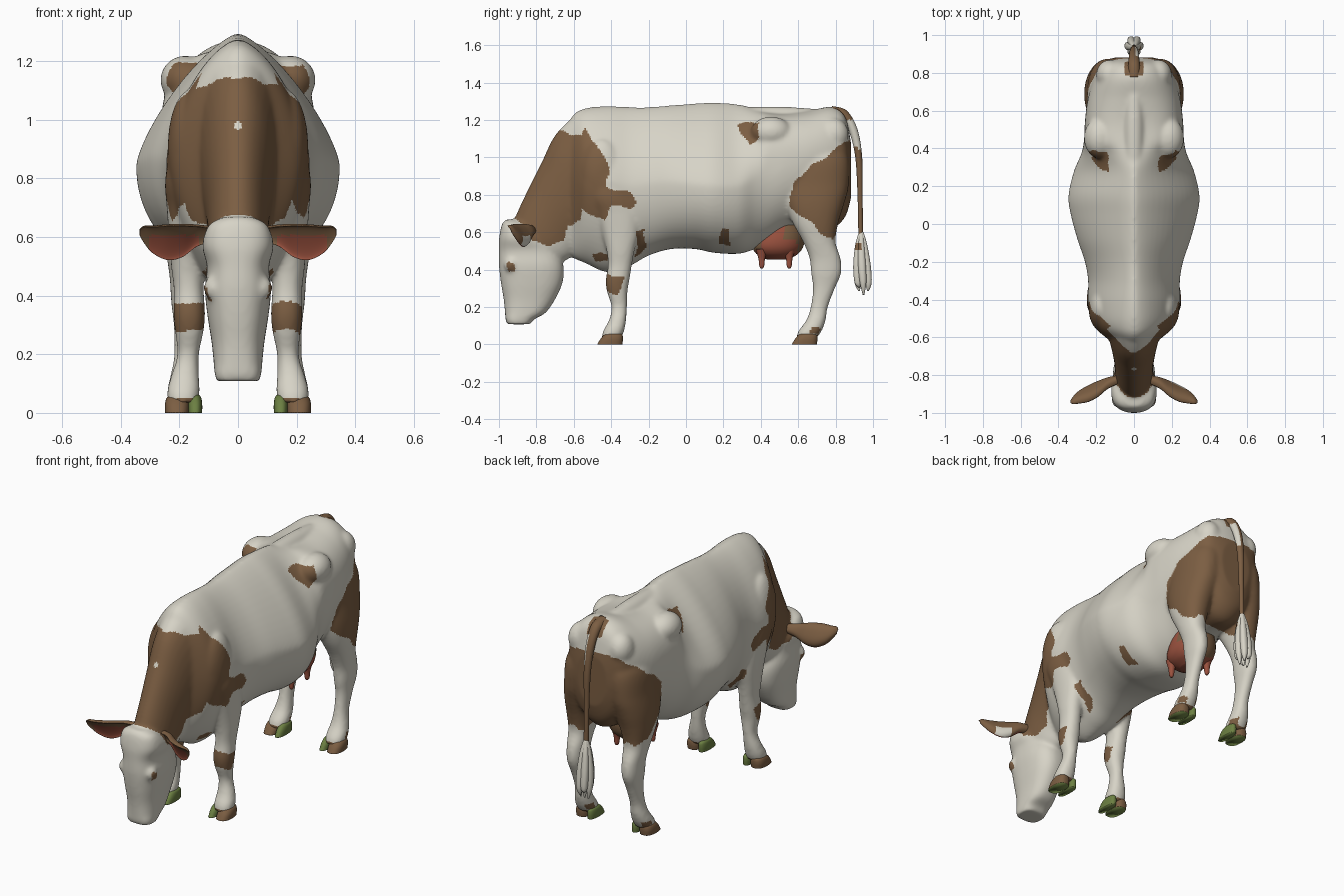
import bpy, bmesh, math
from mathutils import Vector as V, Matrix


def material(name, rgb):
    m = bpy.data.materials.new(name)
    m.diffuse_color = (*rgb, 1)
    return m


WHITE = material("cream white hide", (0.68, 0.655, 0.57))
BROWN = material("brown hide", (0.20, 0.112, 0.055))
PINK = material("pink skin", (0.33, 0.085, 0.05))
GREEN = material("green hoof", (0.15, 0.215, 0.055))


# ---------- helpers ----------
def smooth_rows(rows, steps=8):
    """Catmull-Rom interpolation of a table of section values."""
    out = []
    for i in range(len(rows) - 1):
        p = [rows[max(0, min(len(rows) - 1, i + k))] for k in (-1, 0, 1, 2)]
        for s in range(steps):
            t = s / steps
            out.append([0.5 * (2 * b + (c - a) * t + (2 * a - 5 * b + 4 * c - d) * t * t
                               + (3 * b - a - 3 * c + d) * t ** 3) for a, b, c, d in zip(*p)])
    return out + [list(rows[-1])]


def ring(c, u, a, b, ea=1.0, eb=1.0, n=32):
    """Superellipse with half width u, upper reach a and lower reach b."""
    pts = []
    for k in range(n):
        ang = 2 * math.pi * (k + 0.5) / n
        co, si = math.cos(ang), math.sin(ang)
        v, e = (a, ea) if si >= 0 else (b, eb)
        pts.append(V(c) + V(u) * math.copysign(abs(co) ** e, co) + V(v) * abs(si) ** e)
    return pts


def loft(bm, rows, make_ring):
    rings = [[bm.verts.new(p) for p in make_ring(*r)] for r in smooth_rows(rows)]
    n = len(rings[0])
    for r0, r1 in zip(rings, rings[1:]):
        for k in range(n):
            bm.faces.new((r0[k], r0[(k + 1) % n], r1[(k + 1) % n], r1[k]))
    bm.faces.new(rings[0])
    bm.faces.new(rings[-1])


def torso_ring(y, zt, zb, w, t, ea, eb):
    zc = zt + (zb - zt) * t
    return ring((0, y, zc), (w, 0, 0), (0, 0, zt - zc), (0, 0, zb - zc), ea, eb, 64)


def tilted_ring(ya, za, yb, zb, w):
    h = V((0, ya - yb, za - zb)) / 2
    return ring((0, (ya + yb) / 2, (za + zb) / 2), (w, 0, 0), h, -h)


def level_ring(z, cx, w, y0, y1, e=0.9):
    h = V((0, (y1 - y0) / 2, 0))
    return ring((cx, (y0 + y1) / 2, z), (w, 0, 0), h, -h, e, e)


def blob(bm, c, r):
    for s in (1, -1) if c[0] else (1,):
        m = Matrix.Translation((c[0] * s, c[1], c[2])) @ Matrix.Diagonal((*r, 1))
        bmesh.ops.create_uvsphere(bm, u_segments=32, v_segments=20, radius=1, matrix=m)


def finish(name, bm, mats, rule=None):
    bmesh.ops.recalc_face_normals(bm, faces=bm.faces)
    for f in bm.faces:
        f.smooth = True
        if rule:
            f.material_index = rule(f.calc_center_median(), f.normal)
    me = bpy.data.meshes.new(name)
    bm.to_mesh(me)
    bm.free()
    for m in mats:
        me.materials.append(m)
    ob = bpy.data.objects.new(name, me)
    bpy.context.collection.objects.link(ob)
    return ob


# ---------- body: torso, neck, head and legs blended together ----------
bm = bmesh.new()
loft(bm, [  # y, top, bottom, half width, widest point, top and bottom roundness
    (-.67, 1.12, .50, .05, .45, 1.1, 1), (-.60, 1.23, .46, .15, .48, 1.1, 1.1),
    (-.53, 1.265, .43, .22, .48, 1.2, 1.2), (-.42, 1.275, .385, .243, .46, 1.3, 1.2),
    (-.30, 1.27, .42, .243, .5, 1.35, 1.05), (-.20, 1.27, .475, .26, .52, 1.4, 1),
    (-.08, 1.28, .51, .30, .54, 1.45, .95), (.05, 1.29, .51, .335, .56, 1.5, .95),
    (.15, 1.295, .49, .347, .56, 1.5, .95), (.28, 1.285, .485, .318, .55, 1.5, .95),
    (.37, 1.26, .51, .28, .5, 1.15, 1), (.44, 1.24, .54, .265, .45, .75, 1),
    (.54, 1.235, .60, .26, .42, .78, 1), (.66, 1.25, .62, .245, .4, .9, 1),
    (.78, 1.27, .62, .21, .4, .95, 1), (.85, 1.22, .68, .17, .4, .9, 1),
    (.882, 1.08, .78, .10, .45, .9, 1)], torso_ring)
loft(bm, [  # neck: front point, back point, half width
    (-.60, 1.22, -.40, .55, .16), (-.70, 1.12, -.52, .50, .13), (-.77, .98, -.57, .50, .115),
    (-.84, .84, -.60, .48, .105), (-.91, .69, -.64, .45, .10), (-.94, .60, -.72, .42, .09)], tilted_ring)
loft(bm, [  # head: height, centre, half width, front, back, roundness
    (.668, 0, .05, -.965, -.89, .9), (.64, 0, .10, -.985, -.85, .85), (.57, 0, .122, -.999, -.76, .8),
    (.50, 0, .106, -1.0, -.69, .8), (.42, 0, .113, -1.0, -.655, .8), (.33, 0, .104, -.99, -.66, .8),
    (.24, 0, .09, -.975, -.70, .8), (.17, 0, .083, -.968, -.75, .75), (.135, 0, .08, -.965, -.81, .7),
    (.108, 0, .074, -.958, -.83, .7)], level_ring)
FRONT = [  # height, centre, half width, front, back
    (.95, .15, .07, -.52, -.30), (.80, .17, .078, -.52, -.28), (.70, .175, .068, -.48, -.25),
    (.60, .173, .063, -.45, -.25), (.50, .172, .056, -.425, -.275), (.42, .168, .051, -.418, -.29),
    (.34, .166, .054, -.43, -.303), (.28, .166, .049, -.422, -.313), (.20, .17, .037, -.399, -.315),
    (.13, .18, .047, -.412, -.32), (.075, .186, .056, -.442, -.33), (.035, .187, .052, -.452, -.345)]
HIND = [
    (1.10, .11, .05, .57, .80), (1.0, .13, .105, .51, .868), (.85, .145, .108, .51, .87),
    (.75, .163, .10, .53, .845), (.65, .175, .085, .57, .815), (.55, .18, .066, .625, .80),
    (.46, .18, .053, .66, .827), (.38, .18, .048, .668, .83), (.30, .18, .039, .678, .797),
    (.20, .18, .037, .666, .759), (.13, .183, .047, .643, .747), (.075, .186, .056, .603, .727),
    (.035, .187, .052, .588, .70)]
for s in (1, -1):
    for table in (FRONT, HIND):
        loft(bm, [(z, cx * s, w, a, b) for z, cx, w, a, b in table], level_ring)
blob(bm, (.165, -.45, .90), (.075, .12, .20))     # shoulder blades
blob(bm, (.18, .455, 1.135), (.085, .11, .083))   # hip bones
blob(bm, (0, .45, 1.20), (.06, .42, .072))        # spine ridge
blob(bm, (.13, .79, 1.12), (.07, .08, .09))       # pin bones
blob(bm, (.085, -.935, .425), (.033, .038, .04))  # eye sockets
raw = finish("body_rough", bm, [])
mod = raw.modifiers.new("blend", "REMESH")
mod.mode, mod.voxel_size = "VOXEL", 0.009
mod = raw.modifiers.new("soften", "SMOOTH")
mod.factor, mod.iterations = 0.5, 16
dg = bpy.context.evaluated_depsgraph_get()
blended = bpy.data.meshes.new_from_object(raw.evaluated_get(dg))
bpy.data.objects.remove(raw)
bm = bmesh.new()
bm.from_mesh(blended)

# brown patches as side outlines (y, z), each with the x range it covers
NECK = [(-.75, 1.12), (-.66, 1.14), (-.56, 1.11), (-.53, 1.16), (-.51, 1.10), (-.43, 1.0), (-.41, .92),
        (-.43, .84), (-.30, .81), (-.26, .76), (-.29, .72), (-.39, .75), (-.44, .66), (-.55, .72),
        (-.57, .66), (-.63, .64), (-.65, .55), (-.74, .53), (-.82, .55), (-.86, .64), (-.925, .67), (-1.0, .75)]
RUMP = [(.92, 1.12), (.84, 1.08), (.75, 1.0), (.66, .95), (.59, .88), (.55, .79), (.56, .73),
        (.64, .67), (.72, .60), (.79, .56), (.83, .62), (.92, .80)]
PATCHES = [(-1, 1, NECK), (-1, 1, RUMP),
           (-1, 1, [(.28, 1.18), (.39, 1.19), (.39, 1.11), (.34, 1.07), (.30, 1.11)]),
           (-.05, .05, [(.78, 1.30), (.88, 1.25), (.90, 1.17), (.80, 1.20)]),
           (-1, 1, [(-.26, .61), (-.22, .62), (-.22, .52), (-.27, .46)]),
           (-.12, .12, [(-.50, .49), (-.41, .49), (-.41, .44), (-.48, .45)]),
           (-1, 1, [(-.45, .38), (-.33, .36), (-.34, .30), (-.37, .27), (-.45, .29)]),
           (-1, 1, [(-.96, .43), (-.94, .44), (-.915, .42), (-.92, .385), (-.955, .385)]),
           (.0, 1, [(.20, .62), (.235, .62), (.23, .53), (.17, .53)]),
           (-1, 1, [(.67, .09), (.72, .09), (.71, .05), (.66, .06)])]


def inside(y, z, poly):
    hit = False
    for (y0, z0), (y1, z1) in zip(poly, poly[1:] + poly[:1]):
        if (z0 > z) != (z1 > z) and y < y0 + (z - z0) * (y1 - y0) / (z1 - z0):
            hit = not hit
    return hit


def hide_rule(c, n):
    y, z = c.y + .006 * math.sin(45 * c.z), c.z + .006 * math.sin(50 * c.y + 9 * c.x)
    if c.z < .05:
        return 1
    if c.y < -.6 and math.hypot(c.x, c.z - .98) < .014:  # white fleck on the neck
        return 0
    return int(any(lo < c.x < hi and inside(y, z, p) for lo, hi, p in PATCHES))


finish("body", bm, [WHITE, BROWN], hide_rule)

# ---------- hooves: brown outer claw with green sole, green inner claw ----------
for leg, y0 in (("front", -.475), ("hind", .565)):
    for side, s in (("right", 1), ("left", -1)):
        for claw, cx, w, mats in (("outer", .208, .041, [BROWN, GREEN]), ("inner", .146, .024, [GREEN, GREEN])):
            bm = bmesh.new()
            loft(bm, [(0, cx * s, w, y0, y0 + .135, .8), (.03, cx * s, w, y0 + .018, y0 + .138, .8),
                      (.052, cx * s, w * .85, y0 + .038, y0 + .135, .9),
                      (.062, cx * s, w * .5, y0 + .055, y0 + .12, 1)], level_ring)
            finish(f"{leg}_{side}_{claw}_hoof", bm, mats, lambda c, n: int(n.z < -.5))

# ---------- ears: cupped leaves opening forward and down, pink inside ----------
for side, s in (("right", 1), ("left", -1)):
    bm = bmesh.new()
    loft(bm, [  # x, y, z, half height, depth
        (.085, -.835, .605, .022, .03), (.14, -.855, .60, .034, .035), (.19, -.885, .583, .053, .04),
        (.24, -.908, .578, .058, .038), (.29, -.925, .588, .045, .03), (.32, -.938, .606, .028, .02),
        (.335, -.943, .615, .01, .008)],
        lambda x, y, z, h, d: ring((x * s, y, z), (0, -.6 * h, h), (0, .3 * d, .2 * d), (0, d, .6 * d), .9, .8))
    finish(f"{side}_ear", bm, [BROWN, PINK, WHITE],
           lambda c, n: 1 if n.y + n.z < -.1 and c.z < .606 and .135 < abs(c.x) < .305
           else 2 if .19 < c.x < .27 and c.z < .585 else 0)

# ---------- udder and teats ----------
bm = bmesh.new()
loft(bm, [(.70, 0, .10, .44, .61), (.60, 0, .122, .385, .635), (.53, 0, .122, .355, .63),
          (.485, 0, .098, .375, .60), (.455, 0, .05, .43, .55)], level_ring)
finish("udder", bm, [PINK, BROWN],
       lambda c, n: int((c.y < .41 and c.z > .50) or (c.y > .52 and c.z > .56) or c.y > .595))
bm = bmesh.new()
for s in (1, -1):
    for y in (.405, .552):
        loft(bm, [(.51, .065 * s, .032, y - .032, y + .032), (.46, .066 * s, .018, y - .018, y + .018),
                  (.42, .067 * s, .013, y - .013, y + .013), (.407, .067 * s, .007, y - .007, y + .007)], level_ring)
finish("teats", bm, [PINK])

# ---------- tail and its tuft of strands ----------
bm = bmesh.new()
loft(bm, [(.77, 1.21, .78, 1.275, .035), (.835, 1.20, .86, 1.25, .03), (.875, 1.13, .917, 1.15, .026),
          (.905, 1.0, .942, 1.0, .02), (.917, .80, .944, .80, .015), (.922, .55, .948, .55, .014)], tilted_ring)
finish("tail", bm, [BROWN, WHITE], lambda c, n: int(c.x > .008 and 1.05 < c.z < 1.2))
bm = bmesh.new()
for k in range(7):
    a = k * math.tau / 6
    dx, dy = (.028 * math.cos(a), .03 * math.sin(a)) if k < 6 else (0, 0)
    end = .265 + .02 * (k % 3)
    loft(bm, [(z, dx * f, r, .937 + dy * f + drift - r, .937 + dy * f + drift + r) for z, f, r, drift in
              ((.60, .1, .010, 0), (.53, .6, .017, 0), (.42, 1, .021, .004), (.33, 1.1, .017, .01),
               (end, .9, .004, .012))], level_ring)
finish("tail_tuft", bm, [WHITE, BROWN], lambda c, n: int(.5 < c.z < .54 and c.x > 0 and c.y < .94))
